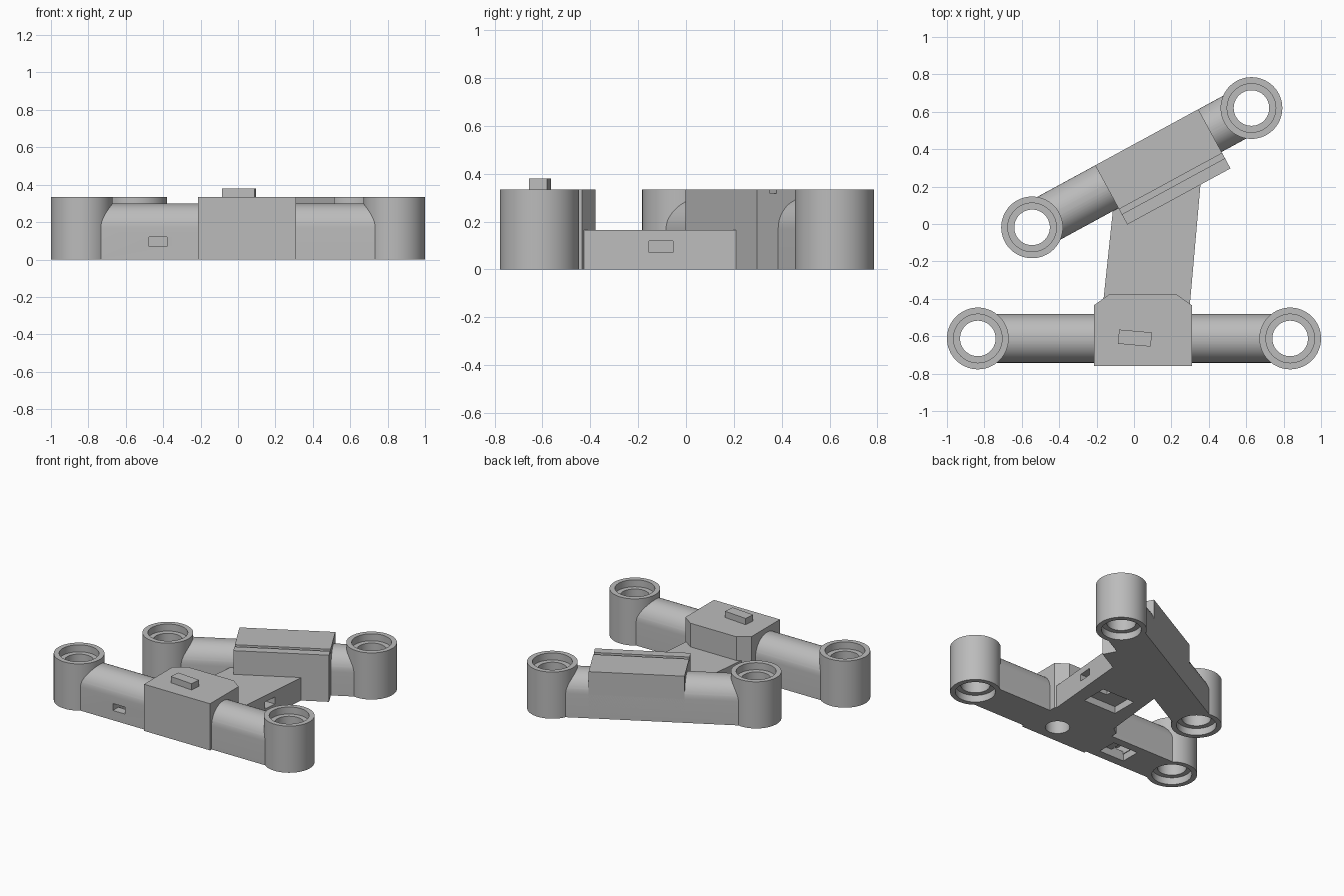
import bpy, bmesh, math
from mathutils import Vector, Matrix

if "Cube" in bpy.data.objects:
    bpy.data.objects.remove(bpy.data.objects["Cube"], do_unlink=True)

GREY = (0.5, 0.5, 0.5, 1)
grey = bpy.data.materials.new("plain grey")
grey.use_nodes = True
grey.diffuse_color = GREY
grey.node_tree.nodes["Principled BSDF"].inputs["Base Color"].default_value = GREY

H = 0.335          # height of bosses and blocks
ARM = 0.13         # half width of the arms
BOSS = 0.165       # outer radius of the bosses


def finish(name, bm, matrix=Matrix()):
    bmesh.ops.recalc_face_normals(bm, faces=bm.faces)
    mesh = bpy.data.meshes.new(name)
    bm.to_mesh(mesh)
    bm.free()
    mesh.materials.append(grey)
    obj = bpy.data.objects.new(name, mesh)
    obj.matrix_world = matrix
    bpy.context.collection.objects.link(obj)
    return obj


def extrude(name, points, vector, matrix=Matrix()):
    """Sweep a closed outline straight along a vector."""
    bm = bmesh.new()
    face = bm.faces.new([bm.verts.new(p) for p in points])
    new = bmesh.ops.extrude_face_region(bm, geom=[face])["geom"]
    bmesh.ops.translate(bm, vec=vector, verts=[v for v in new if isinstance(v, bmesh.types.BMVert)])
    return finish(name, bm, matrix)


def box(name, x0, x1, y0, y1, z0, z1, matrix=Matrix()):
    return extrude(name, [(x0, y0, z0), (x1, y0, z0), (x1, y1, z0), (x0, y1, z0)],
                   (0, 0, z1 - z0), matrix)


def cylinder(name, x, y, radius, z0, z1, matrix=Matrix()):
    ring = [(x + radius * math.cos(a), y + radius * math.sin(a), z0)
            for a in (math.tau * i / 64 for i in range(64))]
    return extrude(name, ring, (0, 0, z1 - z0), matrix)


def activate(obj):
    bpy.ops.object.select_all(action="DESELECT")
    obj.select_set(True)
    bpy.context.view_layer.objects.active = obj


def cut(obj, *cutters):
    """Subtract the cutters, then discard them."""
    activate(obj)
    for cutter in cutters:
        cutter.hide_render = True
        mod = obj.modifiers.new("cut", "BOOLEAN")
        mod.operation, mod.solver, mod.object = "DIFFERENCE", "EXACT", cutter
        bpy.ops.object.modifier_apply(modifier=mod.name)
        bpy.data.objects.remove(cutter, do_unlink=True)


def smooth(obj):
    activate(obj)
    bpy.ops.object.shade_smooth_by_angle(angle=math.radians(30))


def boss(name, x, y):
    """Tube with a wider recess at both ends."""
    profile = [(BOSS, 0), (BOSS, H), (ARM, H), (ARM, H - 0.05),
               (0.095, H - 0.05), (0.095, 0.05), (ARM, 0.05), (ARM, 0)]
    bm = bmesh.new()
    verts = [bm.verts.new((r, 0, z)) for r, z in profile]
    edges = [bm.edges.new((verts[i], verts[i - 1])) for i in range(len(verts))]
    bmesh.ops.spin(bm, geom=verts + edges, cent=(0, 0, 0), axis=(0, 0, 1),
                   angle=math.tau, steps=64, use_duplicate=False)
    bmesh.ops.remove_doubles(bm, verts=bm.verts, dist=0.0005)
    smooth(finish(name, bm, Matrix.Translation((x, y, 0))))


def arm(name, half, matrix):
    """Round-topped beam whose ends wrap around the bosses."""
    arch = [(-half, -ARM, 0), (-half, ARM, 0)]
    for i in range(25):
        a = math.pi * i / 24
        arch.append((-half, ARM * math.cos(a), 0.17 + ARM * math.sin(a)))
    obj = extrude(name, arch, (2 * half, 0, 0), matrix)
    cut(obj, *[cylinder("end_cutter", s * half, 0, 0.15, -0.1, 0.5, matrix) for s in (-1, 1)])
    return obj


# Bosses
front_x, front_y = 0.835, -0.612
back_a, back_b = Vector((-0.545, -0.018, 0)), Vector((0.628, 0.62, 0))
boss("front_right_boss", -front_x, front_y)
boss("front_left_boss", front_x, front_y)
boss("back_right_boss", back_a.x, back_a.y)
boss("back_left_boss", back_b.x, back_b.y)

# Front arm with underside pocket, side slot and round recess
front_arm = arm("front_arm", front_x, Matrix.Translation((0, front_y, 0)))
cut(front_arm,
    box("pocket", -0.48, -0.28, -0.68, -0.54, -0.1, 0.05),
    box("slot", -0.475, -0.38, -0.8, -0.6, 0.07, 0.12),
    box("slot_shaft", -0.475, -0.38, -0.68, -0.6, -0.1, 0.12),
    cylinder("recess", 0.13, -0.62, 0.08, -0.1, 0.1))
smooth(front_arm)

# Front block with chamfered back corners
front_block = extrude("front_block", [(-0.215, -0.76, 0), (0.31, -0.76, 0), (0.31, -0.435, 0),
                                      (0.23, -0.378, 0), (-0.135, -0.378, 0), (-0.215, -0.435, 0)],
                      (0, 0, H))
cut(front_block, cylinder("recess", 0.13, -0.62, 0.08, -0.1, 0.1))

# Key on top of the front block
turn = Matrix.Rotation(math.radians(-5), 4, "Z")
box("top_key", -0.088, 0.088, -0.038, 0.038, H - 0.01, 0.38,
    Matrix.Translation((0.005, -0.61, 0)) @ turn)

# Back arm and grooved block
span = back_b - back_a
place = Matrix.Translation((back_a + back_b) / 2) @ Matrix.Rotation(math.atan2(span.y, span.x), 4, "Z")
smooth(arm("back_arm", span.length / 2, place))
section = [(-0.23, 0), (ARM, 0), (ARM, H), (-0.137, H), (-0.137, H - 0.018),
           (-0.168, H - 0.018), (-0.168, H), (-0.23, H)]
extrude("back_block", [(-0.213, v, z) for v, z in section], (0.628, 0, 0), place)

# Low connecting bar with side slot and underside pocket
bar = extrude("connecting_bar", [(-0.168, -0.45, 0), (0.297, -0.45, 0), (0.358, 0.24, 0),
                                 (-0.11, 0.1, 0)], (0, 0, 0.165))
cut(bar,
    box("pocket", -0.04, 0.22, -0.24, -0.05, -0.1, 0.05),
    box("slot", 0.1, 0.5, -0.155, -0.055, 0.07, 0.12),
    box("slot_shaft", 0.1, 0.21, -0.155, -0.055, -0.1, 0.12))
